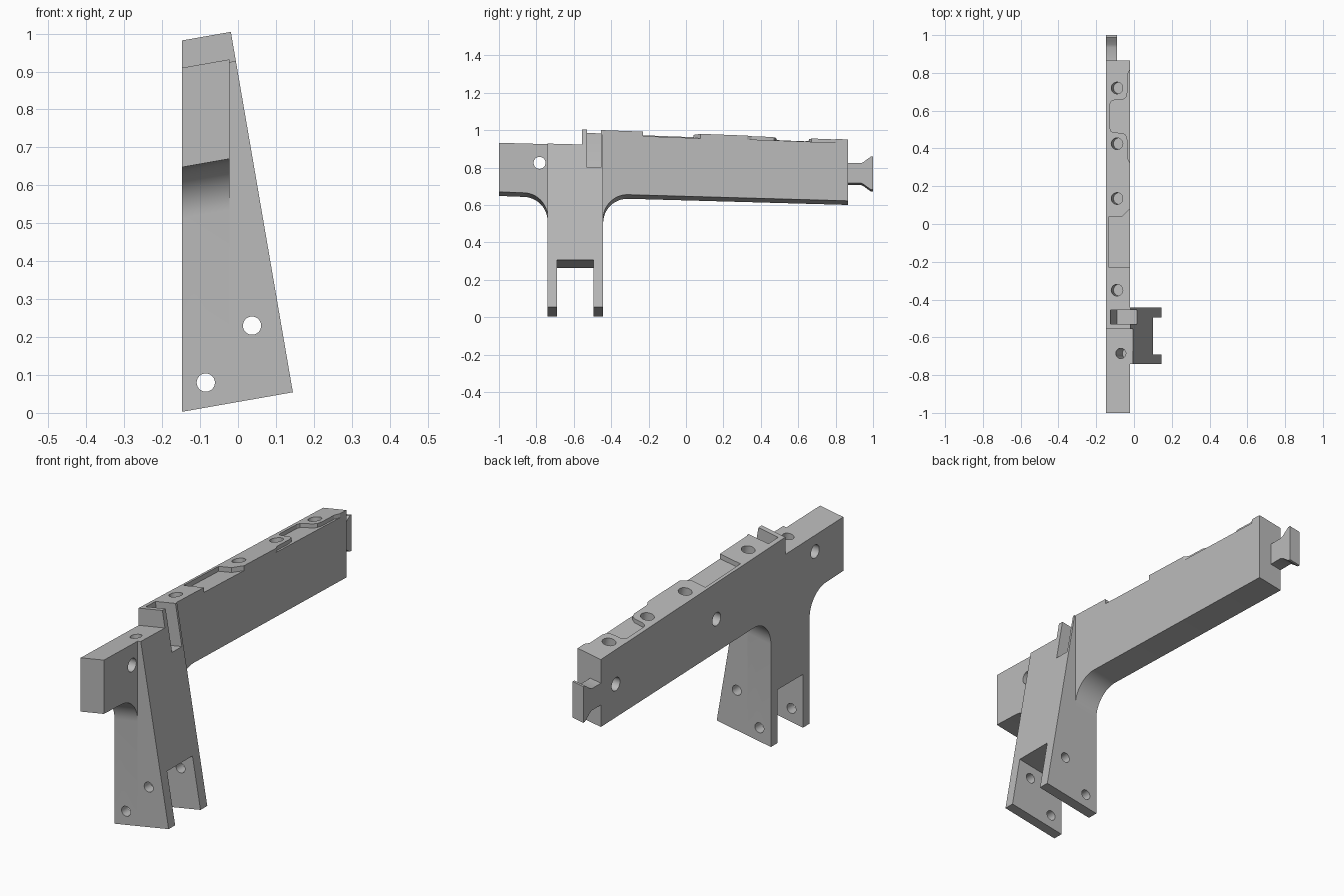
import bpy, bmesh, math
from mathutils import Vector

cube = bpy.data.objects.get("Cube")
if cube:
    bpy.data.objects.remove(cube, do_unlink=True)

TILT = 0.176                 # the whole part leans ten degrees across its width
LEFT, RIGHT = -0.147, -0.022  # faces of the beam

metal = bpy.data.materials.new("plain grey")
metal.use_nodes = True
metal.diffuse_color = (0.5, 0.5, 0.5, 1)
metal.node_tree.nodes["Principled BSDF"].inputs["Base Color"].default_value = (0.5, 0.5, 0.5, 1)


def lean(x):
    return TILT * (x - RIGHT)


def top(y):
    return 1.0 - 0.038 * (y + 0.45)


def front_top(y):
    return 0.932 - 0.027 * (y + 1)


def finish(name, bm):
    bmesh.ops.recalc_face_normals(bm, faces=bm.faces)
    mesh = bpy.data.meshes.new(name)
    bm.to_mesh(mesh)
    bm.free()
    mesh.materials.append(metal)
    obj = bpy.data.objects.new(name, mesh)
    bpy.context.collection.objects.link(obj)
    return obj


def prism(name, points, offset):
    bm = bmesh.new()
    face = bm.faces.new([bm.verts.new(p) for p in points])
    new = bmesh.ops.extrude_face_region(bm, geom=[face])["geom"]
    verts = [v for v in new if isinstance(v, bmesh.types.BMVert)]
    bmesh.ops.translate(bm, verts=verts, vec=offset)
    # extruding keeps the starting cap, so the solid is closed
    if not any(set(f.verts).isdisjoint(verts) for f in bm.faces):
        bm.faces.new([v for v in bm.verts if v not in verts])
    return finish(name, bm)


def side_prism(name, outline, x0, x1):
    """Side outline (y, z) swept across the width with the lean."""
    points = [(x0, y, z + lean(x0)) for y, z in outline]
    return prism(name, points, (x1 - x0, 0, TILT * (x1 - x0)))


def drill(center, axis, radius, depth):
    """Cylinder centred on the point, reaching depth both ways."""
    bm = bmesh.new()
    bmesh.ops.create_cone(bm, cap_ends=True, segments=40, radius1=radius,
                          radius2=radius, depth=2 * depth)
    rot = Vector(axis).to_track_quat('Z', 'Y').to_matrix()
    bmesh.ops.rotate(bm, verts=bm.verts, matrix=rot)
    bmesh.ops.translate(bm, verts=bm.verts, vec=center)
    return finish("drill", bm)


def arc(cy, cz, r, a0, a1, steps=12):
    angles = [math.radians(a0 + (a1 - a0) * i / steps) for i in range(steps + 1)]
    return [(cy + r * math.cos(a), cz + r * math.sin(a)) for a in angles]


def cut(obj, cutters):
    for c in cutters:
        c.hide_render = True
        mod = obj.modifiers.new("cut", 'BOOLEAN')
        mod.operation = 'DIFFERENCE'
        mod.solver = 'EXACT'
        mod.object = c
        bpy.ops.object.select_all(action='DESELECT')
        bpy.context.view_layer.objects.active = obj
        obj.select_set(True)
        bpy.ops.object.modifier_apply(modifier=mod.name)


# Beam and inner half of the forked leg, as one side outline
FRONT, BACK, STEP = -0.74, -0.443, -0.555
fork = [(FRONT, 0.025), (-0.69, 0.025), (-0.69, 0.284),
        (-0.495, 0.284), (-0.495, 0.025), (BACK, 0.025)]
outline = [(-1, front_top(-1)), (-1, 0.67)]
outline += arc(-0.87, 0.535, 0.13, 90, 0)
outline += fork
outline += arc(-0.313, 0.525, 0.13, 180, 90)
outline += [(0.865, 0.622), (0.865, top(0.865)), (STEP, top(STEP)), (STEP, front_top(STEP))]
beam = side_prism("beam", outline, LEFT, RIGHT)

# Outer, tapering half of the leg
outline = fork + [(BACK, top(BACK)), (STEP, top(STEP)),
                  (STEP, front_top(STEP)), (FRONT, front_top(FRONT))]
leg = side_prism("leg_outer_half", outline, RIGHT, 0.2)
taper = prism("taper_cutter", [(0.154, -0.9, 0), (-0.0353, -0.9, 1.1),
                               (0.5, -0.9, 1.1), (0.5, -0.9, 0)], (0, 0.7, 0))

# Pocket behind the thin wall, open to the tapering face
pocket = prism("pocket_cutter", [(-0.125, -0.53, 1.1), (-0.125, -0.53, 0.97),
                                 (-0.09, -0.53, 0.781), (0.06, -0.53, 0.808),
                                 (0.06, -0.53, 1.1)], (0, 0.075, 0))

# Pin holes through the fork
pins = [drill((x, -0.6, z), (0, 1, 0), 0.024, 0.4) for x, z in ((0.037, 0.23), (-0.085, 0.08))]


# Shallow recesses in the top face
def recess(points, depth):
    return prism("recess_cutter", [(x, y, top(y) - depth + lean(x)) for x, y in points], (0, 0, 0.2))


long_recess = recess([(0, -0.23), (-0.132, -0.23), (-0.132, 0.04), (-0.062, 0.04), (0, 0.1)], 0.024)
half = [(0, 0.27), (-0.022, 0.245), (-0.035, 0.22), (-0.035, 0.125), (-0.042, 0.1),
        (-0.06, 0.088), (-0.105, 0.086), (-0.12, 0.08), (-0.127, 0.065)]
MID = 0.57
wide_recess = recess([(x, MID + d) for x, d in half] +
                     [(x, MID - d) for x, d in reversed(half)], 0.02)

# Screw holes in the top and side faces
normal = (-TILT, 0, 1)
holes = [drill((-0.09, y, top(y) + lean(-0.09)), normal, 0.031, 0.07)
         for y in (0.72, 0.425, 0.135, -0.35)]
holes.append(drill((-0.07, -0.685, front_top(-0.685) + lean(-0.07)), normal, 0.027, 0.2))
holes += [drill((LEFT, y, z), (1, 0, 0), 0.032, d)
          for y, z, d in ((-0.783, 0.825, 0.3), (-0.025, 0.785, 0.06), (0.75, 0.765, 0.06))]

cut(leg, [taper, pocket] + pins)
cut(beam, [pocket, long_recess, wide_recess] + holes + pins)
for c in [taper, pocket, long_recess, wide_recess] + holes + pins:
    bpy.data.objects.remove(c, do_unlink=True)

# Flared tail tab
flare = [(0.86, 0.053), (0.935, 0.053), (0.95, 0.06), (0.97, 0.075), (0.988, 0.088), (1, 0.088)]
tab = side_prism("tail_tab", [(y, 0.782 + h) for y, h in flare] +
                 [(y, 0.782 - h) for y, h in reversed(flare)], LEFT, -0.09)

for obj in (beam, leg, tab):
    bpy.ops.object.select_all(action='DESELECT')
    bpy.context.view_layer.objects.active = obj
    obj.select_set(True)
    bpy.ops.object.shade_smooth_by_angle(angle=math.radians(25))
